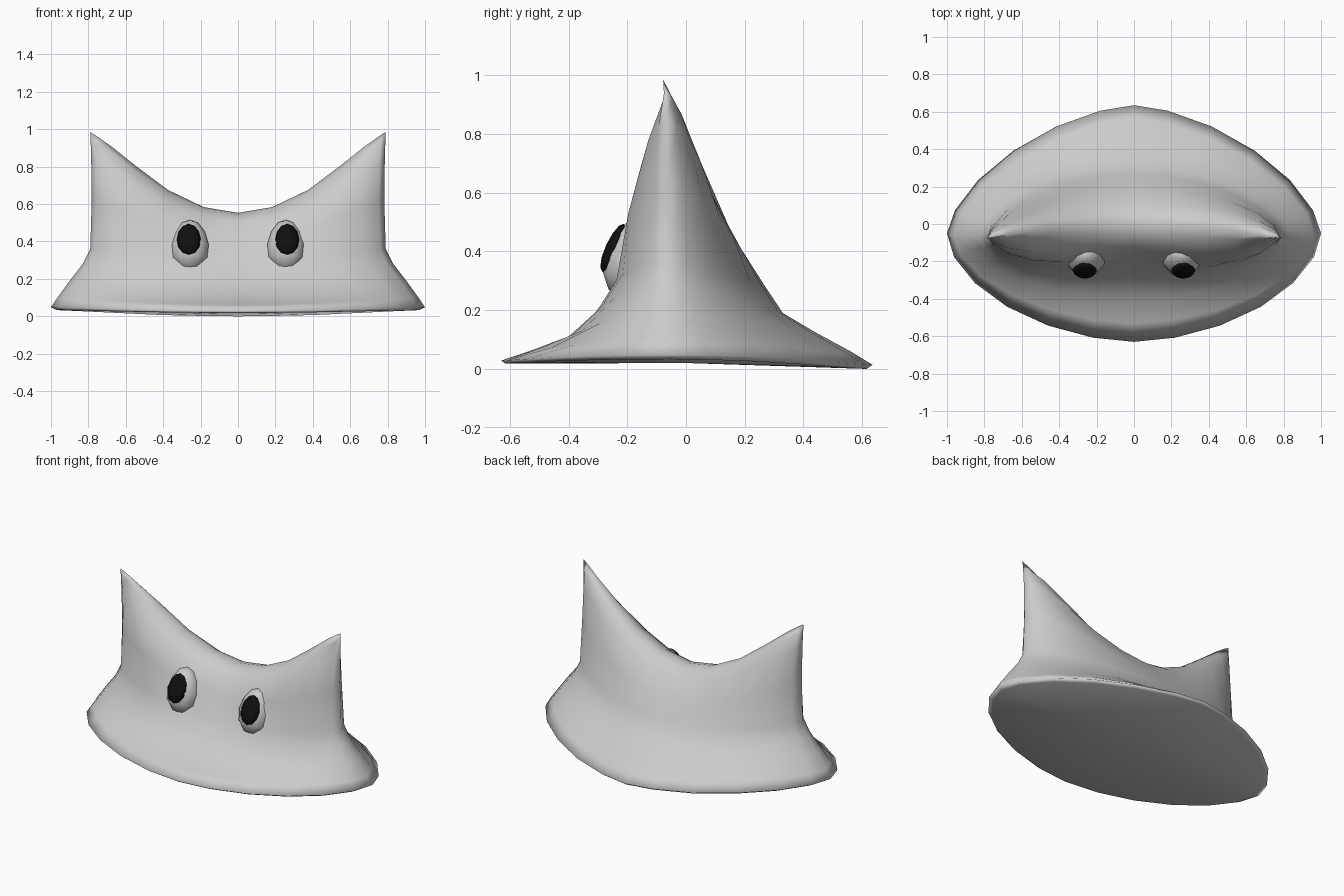
import bpy, bmesh, math

if "Cube" in bpy.data.objects:
    bpy.data.objects.remove(bpy.data.objects["Cube"])

N = 24
RIDGE = [(0, 0), (.23, .07), (.39, .17), (.67, .55), (.91, .90), (1, 1)]


def ridge(u):
    for (a, p), (b, q) in zip(RIDGE, RIDGE[1:]):
        if u <= b:
            return p + (q - p) * (u - a) / (b - a)
    return 1.0


def power(v, e):
    return math.copysign(abs(v) ** e, v) if abs(v) > 1e-9 else 0.0


# Each ring: front (y, z), back (y, z), side tip (x, y, z),
# roundness front and back, extra forward bulge below the ears
rings = [
    ((-.615, .018), (.615, .0), (.97, -.05, .033), 1.78, 1.58, 0),
    ((-.63, .028), (.635, .014), (1.0, -.05, .048), 1.78, 1.58, 0),
    ((-.53, .062), (.56, .06), (.965, -.06, .10), 1.78, 1.58, 0),
    ((-.40, .11), (.44, .125), (.90, -.065, .19), 1.8, 1.62, 0),
    ((-.31, .19), (.33, .19), (.83, -.07, .28), 1.8, 1.7, .03),
    ((-.24, .28), (.27, .28), (.79, -.07, .36), 1.85, 1.75, .06),
    ((-.17, .41), (.20, .39), (.782, -.07, .62), 1.85, 1.8, .13),
    ((-.11, .505), (.11, .505), (.785, -.072, .84), 1.85, 1.85, .12),
    ((-.05, .543), (.05, .543), (.788, -.075, .94), 1.85, 1.85, .05),
    ((-.0, .553), (-.0, .553), (.79, -.078, .985), 1.85, 1.85, 0),
]

# Body: brim, walls and two pointed ears in one loft
bm = bmesh.new()
loops = []
for k, (front, back, tip, nf, nb, bulge) in enumerate(rings):
    loop = []
    for i in range(N):
        t = 2 * math.pi * i / N
        n = nb if math.sin(t) >= 0 else nf
        if k == len(rings) - 1:
            n = nf
        cx, cy = power(math.cos(t), 2 / n), power(math.sin(t), 2 / n)
        ym, zm = back if cy >= 0 else front
        u = abs(cx)
        y = tip[1] + (ym - tip[1]) * abs(cy)
        if cy < 0:
            y -= bulge * 3 * u * u * (1 - u)
        if k == len(rings) - 1:
            y = ym + (tip[1] - ym) * u * u
        z = zm + (tip[2] - zm) * ridge(u)
        loop.append(bm.verts.new((tip[0] * cx, y, z)))
    loops.append(loop)
for a, b in zip(loops, loops[1:]):
    for i in range(N):
        j = (i + 1) % N
        bm.faces.new((a[i], a[j], b[j], b[i]))
centre = bm.verts.new((0, 0, .02))
for i in range(N):
    bm.faces.new((centre, loops[0][(i + 1) % N], loops[0][i]))
bmesh.ops.remove_doubles(bm, verts=bm.verts, dist=.0005)
bmesh.ops.recalc_face_normals(bm, faces=bm.faces)
mesh = bpy.data.meshes.new("body")
bm.to_mesh(mesh)
bm.free()
body = bpy.data.objects.new("body", mesh)
bpy.context.collection.objects.link(body)
for p in mesh.polygons:
    p.use_smooth = True

black = bpy.data.materials.new("black")
black.diffuse_color = (.005, .005, .005, 1)
black.use_nodes = True
black.node_tree.nodes["Principled BSDF"].inputs["Base Color"].default_value = black.diffuse_color


def egg(name, loc, size, tilt, taper, segments, material=None):
    bpy.ops.mesh.primitive_uv_sphere_add(segments=segments, ring_count=6, location=loc,
                                         rotation=(math.radians(tilt), 0, 0))
    ob = bpy.context.object
    ob.name = name
    for v in ob.data.vertices:
        s = 1 - taper * v.co.z
        v.co = (v.co.x * size[0] * s, v.co.y * size[1] * s, v.co.z * size[2])
    for p in ob.data.polygons:
        p.use_smooth = True
    if material:
        ob.data.materials.append(material)


# Eyes and pupils
for side, s in (("left", -1), ("right", 1)):
    egg(side + "_eye", (s * .257, -.185, .378), (.105, .09, .142), -14, .15, 10)
    egg(side + "_pupil", (s * .263, -.248, .412), (.064, .026, .09), -24, .05, 8, black)
